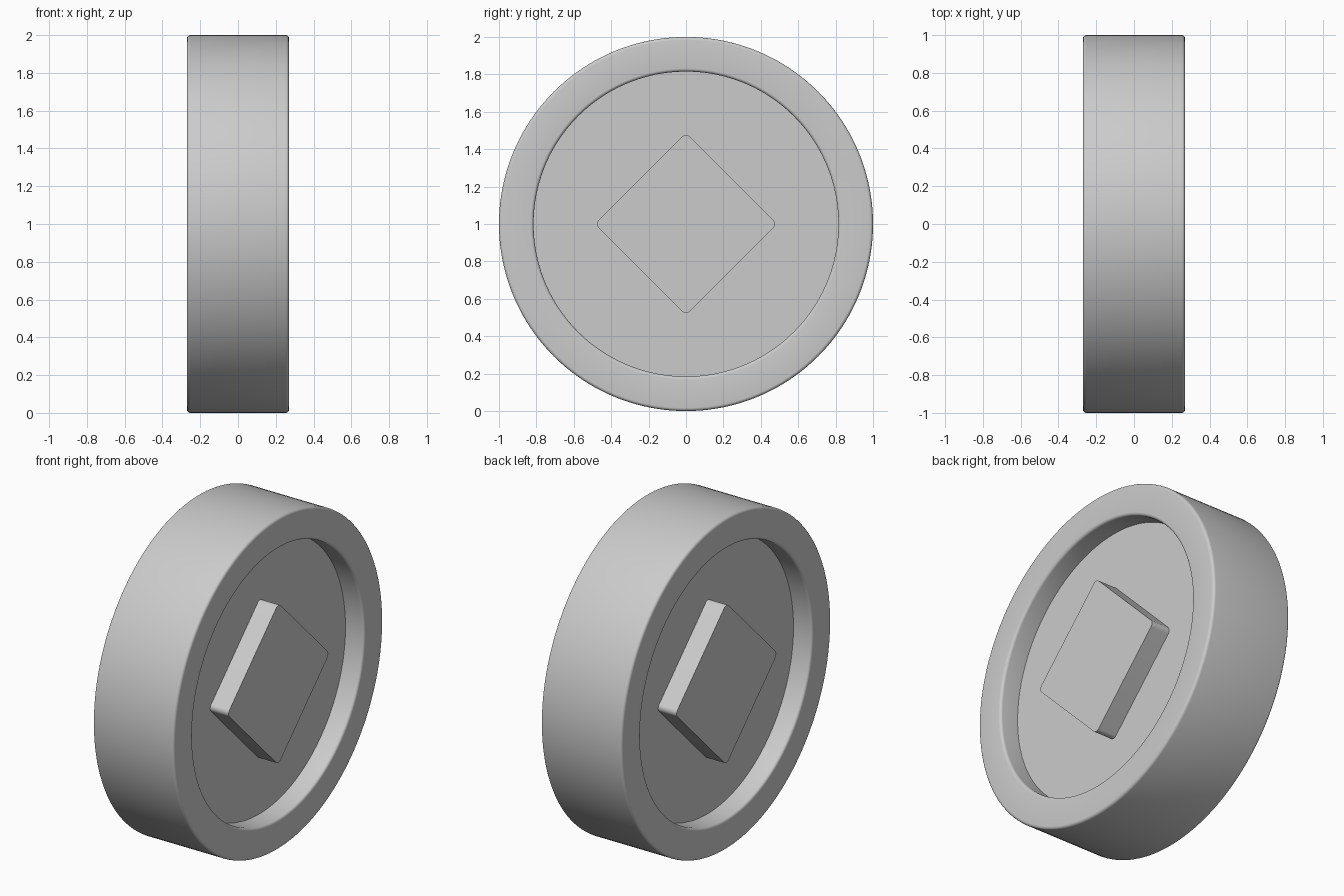
import bpy, bmesh
from math import sin, cos, pi, radians

if "Cube" in bpy.data.objects:
    bpy.data.objects.remove(bpy.data.objects["Cube"])

HALF = 0.27      # half thickness
FLOOR = 0.147    # height of the recessed faces
BEVEL = 0.017
SEGS = 160
CENTRE_Z = 1.0


def arc(cr, cx, rad, a0, a1, n=5):
    return [(cr + rad * cos(radians(a0 + (a1 - a0) * i / n)),
             cx + rad * sin(radians(a0 + (a1 - a0) * i / n))) for i in range(n + 1)]


def finish(name, bm):
    bmesh.ops.recalc_face_normals(bm, faces=bm.faces)
    mesh = bpy.data.meshes.new(name)
    bm.to_mesh(mesh)
    bm.free()
    ob = bpy.data.objects.new(name, mesh)
    bpy.context.collection.objects.link(ob)
    ob.location.z = CENTRE_Z
    bpy.ops.object.select_all(action='DESELECT')
    ob.select_set(True)
    bpy.context.view_layer.objects.active = ob
    bpy.ops.object.shade_smooth_by_angle(angle=radians(35))
    return ob


# Disc: half profile (radius, x) mirrored, then revolved around the x axis
half = [(0.815, FLOOR)]
half += arc(0.815 + BEVEL, HALF - BEVEL, BEVEL, 180, 90)
half += arc(1 - BEVEL, HALF - BEVEL, BEVEL, 90, 0)
profile = half + [(r, -x) for r, x in reversed(half)]

bm = bmesh.new()
rings = [[bm.verts.new((x, r * cos(2 * pi * i / SEGS), r * sin(2 * pi * i / SEGS)))
          for i in range(SEGS)] for r, x in profile]
for a, b in zip(rings, rings[1:]):
    for i in range(SEGS):
        j = (i + 1) % SEGS
        bm.faces.new((a[i], a[j], b[j], b[i]))
bm.faces.new(rings[0])
bm.faces.new(rings[-1])
finish("wheel_disc", bm)

# Diamond boss: rounded square prism through the disc, flush with both rims
R = 0.03
TIP = 0.475 - R
outline = []
for k in range(4):
    c = k * 90
    outline += arc(TIP * cos(radians(c)), TIP * sin(radians(c)), R, c - 45, c + 45, 8)

bm = bmesh.new()
base = bm.faces.new([bm.verts.new((-HALF, y, z)) for y, z in outline])
res = bmesh.ops.extrude_face_region(bm, geom=[base], use_keep_orig=True)
top = [v for v in res["geom"] if isinstance(v, bmesh.types.BMVert)]
bmesh.ops.translate(bm, verts=top, vec=(2 * HALF, 0, 0))
finish("diamond_hub", bm)
